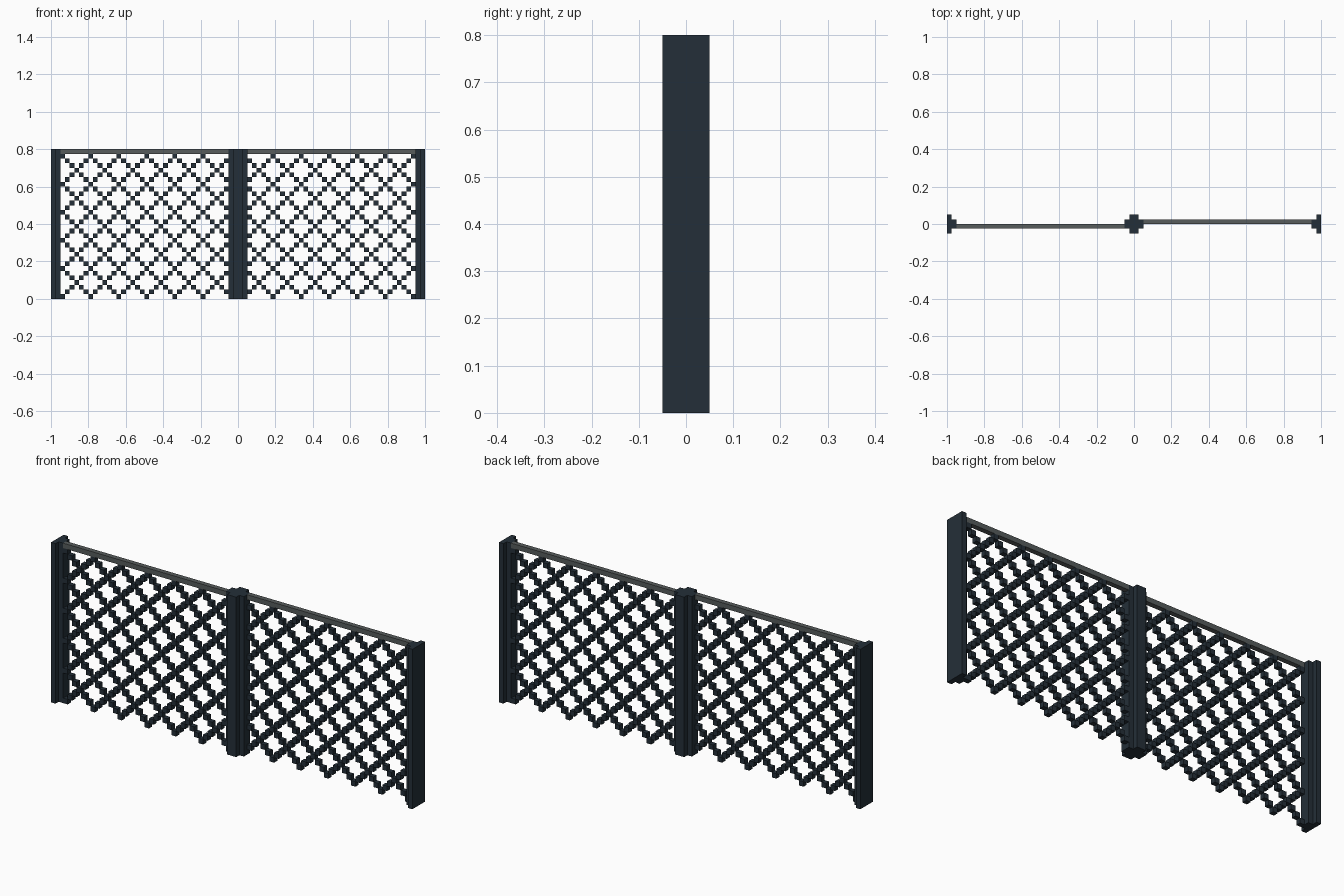
import bpy, bmesh
from mathutils import Matrix, Vector

cube = bpy.data.objects.get("Cube")
if cube:
    bpy.data.objects.remove(cube, do_unlink=True)

U = 0.025            # side of one block
HEIGHT = 32          # fence height in blocks
SPACING = 6          # lattice spacing in blocks


def material(name, srgb):
    lin = [((c / 255 + 0.055) / 1.055) ** 2.4 for c in srgb] + [1.0]
    m = bpy.data.materials.new(name)
    m.use_nodes = True
    m.diffuse_color = lin
    bsdf = m.node_tree.nodes["Principled BSDF"]
    bsdf.inputs["Base Color"].default_value = lin
    bsdf.inputs["Roughness"].default_value = 0.8
    return m


DARK = material("dark slate", (36, 47, 56))
GREY = material("weathered grey", (87, 92, 92))


def finish(name, bm, mat):
    bmesh.ops.recalc_face_normals(bm, faces=bm.faces[:])
    mesh = bpy.data.meshes.new(name)
    bm.to_mesh(mesh)
    bm.free()
    mesh.materials.append(mat)
    ob = bpy.data.objects.new(name, mesh)
    bpy.context.scene.collection.objects.link(ob)
    return ob


def add_box(bm, lo, hi):
    """Box between two corners given in blocks."""
    lo, hi = Vector(lo) * U, Vector(hi) * U
    size = Matrix.Diagonal((*(hi - lo), 1))
    bmesh.ops.create_cube(bm, size=1, matrix=Matrix.Translation((lo + hi) / 2) @ size)


def post(name, outline):
    """Upright post with a plan outline given in blocks."""
    bm = bmesh.new()
    face = bm.faces.new([bm.verts.new((x * U, y * U, 0)) for x, y in outline])
    ext = bmesh.ops.extrude_face_region(bm, geom=[face])
    top = [v for v in ext["geom"] if isinstance(v, bmesh.types.BMVert)]
    bmesh.ops.translate(bm, verts=top, vec=(0, 0, HEIGHT * U))
    return finish(name, bm, DARK)


def turn(ob):
    """Half turn about the vertical centre line."""
    ob.data.transform(Matrix.Rotation(3.14159265, 4, "Z"))


def lattice():
    """Two sets of crossing diagonals made of stepped blocks."""
    bm = bmesh.new()
    for i in range(36):
        for k in range(HEIGHT - 1):
            if (i + k) % SPACING == 0 or (i - k) % SPACING == 0:
                add_box(bm, (i - 38, -1, k), (i - 37, 0, k + 1))
    return bm


# Centre post with a cross-shaped plan
quarter = [(2, 1), (1, 1), (1, 2)]
cross = (quarter + [(-x, y) for x, y in reversed(quarter)]
         + [(-x, -y) for x, y in quarter] + [(x, -y) for x, y in reversed(quarter)])
post("centre_post", cross)

# Each half is the other one turned about the centre post
tee = [(-40, -2), (-39, -2), (-39, -1), (-38, -1),
       (-38, 1), (-39, 1), (-39, 2), (-40, 2)]
for side in ("right", "left"):
    rail = bmesh.new()
    add_box(rail, (-38, -1, HEIGHT - 1), (-2, 0, HEIGHT))
    parts = [post(side + "_end_post", tee),
             finish(side + "_top_rail", rail, GREY),
             finish(side + "_lattice", lattice(), DARK)]
    if side == "left":
        for ob in parts:
            turn(ob)
